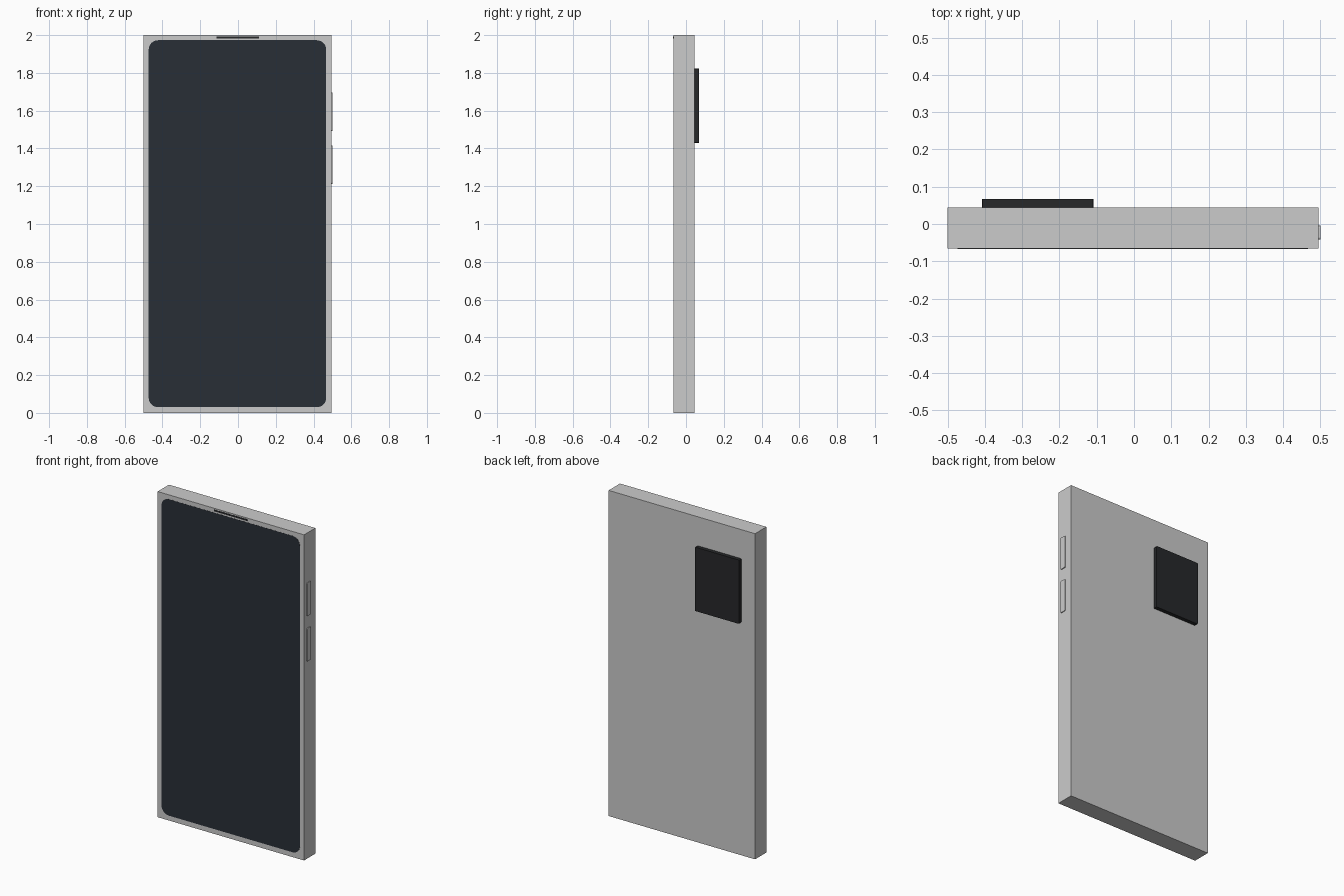
import bpy, bmesh
from mathutils import Vector

if "Cube" in bpy.data.objects:
    bpy.data.objects.remove(bpy.data.objects["Cube"])


def material(name, color):
    m = bpy.data.materials.new(name)
    m.diffuse_color = color
    m.use_nodes = True
    m.node_tree.nodes["Principled BSDF"].inputs["Base Color"].default_value = m.diffuse_color
    return m


glass = material("dark_glass", (0.022, 0.028, 0.037, 1))
black = material("black_plastic", (0.02, 0.021, 0.023, 1))


def slab(name, x, y, z, mat=None, axis=1, radius=0.0, segments=1):
    """Box between limits; edges running along the given axis can be rounded."""
    bm = bmesh.new()
    bmesh.ops.create_cube(bm, size=1)
    for v in bm.verts:
        v.co = Vector([(a + b) / 2 + c * (b - a) for (a, b), c in zip((x, y, z), v.co)])
    if radius:
        edges = [e for e in bm.edges
                 if abs((e.verts[0].co - e.verts[1].co).normalized()[axis]) > 0.99]
        bmesh.ops.bevel(bm, geom=edges, offset=radius, segments=segments,
                        profile=0.5, affect='EDGES')
    mesh = bpy.data.meshes.new(name)
    bm.to_mesh(mesh)
    bm.free()
    obj = bpy.data.objects.new(name, mesh)
    bpy.context.collection.objects.link(obj)
    if mat:
        mesh.materials.append(mat)
    return obj


# Main casing
slab("body", (-0.50, 0.495), (-0.066, 0.044), (0, 2))

# Display with rounded corners, and the earpiece slot above it
slab("screen", (-0.473, 0.467), (-0.0668, -0.05), (0.03, 1.973), glass,
     radius=0.05, segments=6)
slab("earpiece", (-0.115, 0.11), (-0.0675, -0.05), (1.982, 1.992), black)

# Raised camera block on the back
slab("camera_block", (-0.408, -0.108), (0.03, 0.0675), (1.43, 1.822), black,
     radius=0.005, segments=2)

# Side buttons
for name, z in (("lower_button", 1.213), ("upper_button", 1.492)):
    slab(name, (0.48, 0.50), (-0.042, -0.004), (z, z + 0.203),
         axis=0, radius=0.006, segments=2)
